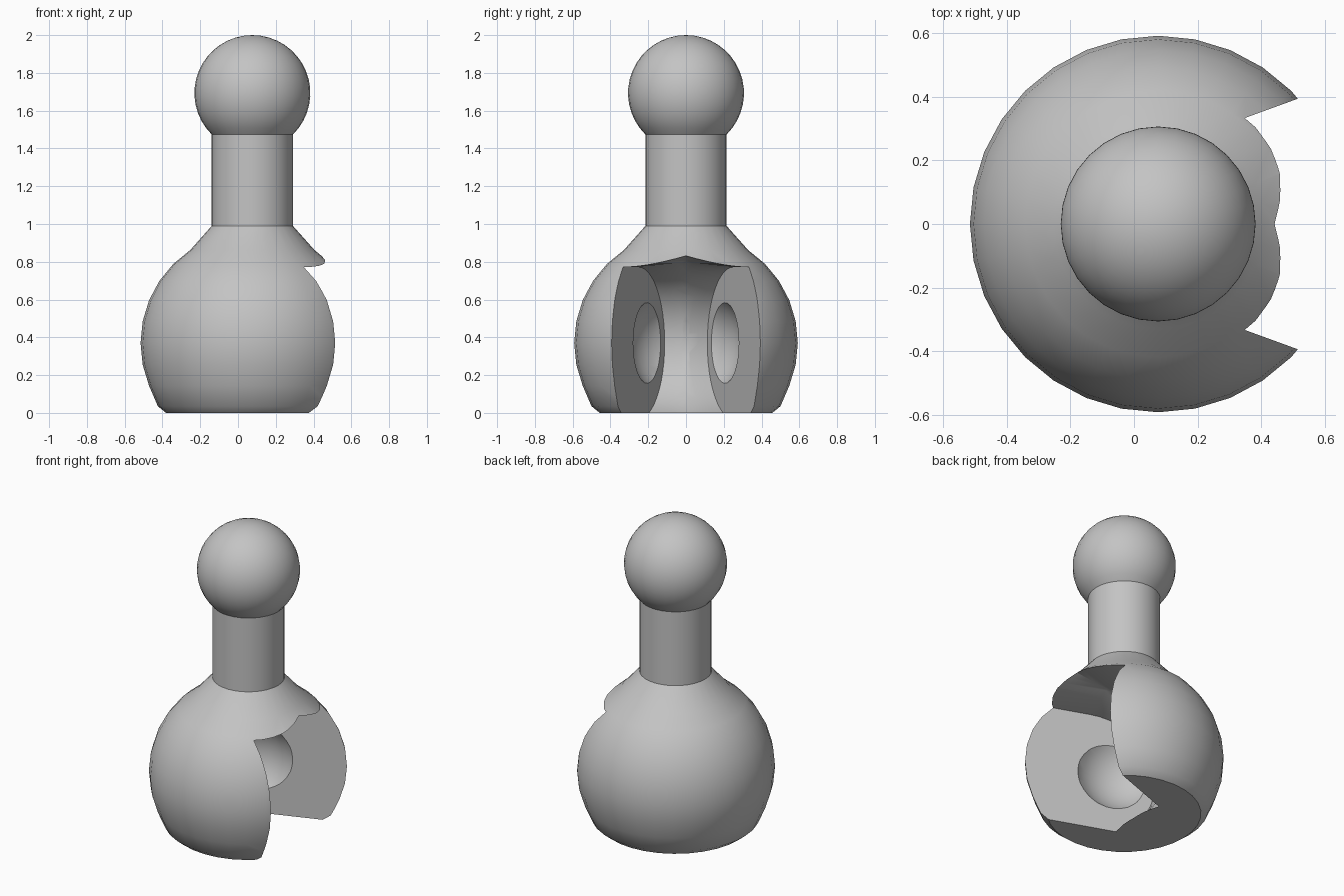
import bpy, bmesh
from math import sin, cos, pi, radians, sqrt
from mathutils import Vector, Matrix

if "Cube" in bpy.data.objects:
    bpy.data.objects.remove(bpy.data.objects["Cube"], do_unlink=True)

SIDES = 32
AXIS_X = 0.076                    # axis of the turned parts
BODY_Z, BODY_R = 0.37, 0.592      # round body
BALL_Z, BALL_R = 1.693, 0.307     # ball on top, also the size of the socket
NECK_R, NECK_Z = 0.215, 0.99
SLOT_ANGLE = radians(20)          # each slot wall opens outwards by this much
WALL_DIST = 0.22                  # distance from body centre to slot wall

grey = bpy.data.materials.new("plain_grey")
grey.use_nodes = True
grey.diffuse_color = (0.55, 0.55, 0.55, 1)
grey.node_tree.nodes["Principled BSDF"].inputs["Base Color"].default_value = grey.diffuse_color


def finish(name, bm):
    bmesh.ops.recalc_face_normals(bm, faces=bm.faces)
    mesh = bpy.data.meshes.new(name)
    bm.to_mesh(mesh)
    bm.free()
    obj = bpy.data.objects.new(name, mesh)
    bpy.context.collection.objects.link(obj)
    mesh.materials.append(grey)
    return obj


def lathe(name, profile):
    """Turn (radius, height) points around the vertical axis."""
    bm = bmesh.new()
    verts = [bm.verts.new((AXIS_X + r, 0, z)) for r, z in profile]
    edges = [bm.edges.new(pair) for pair in zip(verts, verts[1:])]
    bmesh.ops.spin(bm, geom=verts + edges, cent=(AXIS_X, 0, 0), axis=(0, 0, 1),
                   angle=2 * pi, steps=SIDES)
    bmesh.ops.remove_doubles(bm, verts=bm.verts, dist=1e-5)
    return finish(name, bm)


def arc(radius, height, start, end, steps):
    """Points along a circle, from one latitude to another."""
    angles = [radians(start + (end - start) * i / steps) for i in range(steps + 1)]
    return [(max(0, radius * cos(a)), height + radius * sin(a)) for a in angles]


def make_slot_cutter():
    """U-shaped slot that flares away from each wall, mirrored at the middle."""
    along = Vector((cos(SLOT_ANGLE), sin(SLOT_ANGLE), 0))
    normal = Vector((-sin(SLOT_ANGLE), cos(SLOT_ANGLE), 0))
    centre = Vector((AXIS_X, 0, BODY_Z))
    bm = bmesh.new()
    rings = []
    for i in range(14):
        depth = i * 0.05
        r = 0.402 + depth ** 2 / 2
        outline = [(1, r)]
        outline += [(0.127 + r * cos(a), r * sin(a))
                    for a in (pi / 2 + pi * k / 24 for k in range(25))]
        outline.append((1, -r))
        base = centre + normal * (WALL_DIST - depth)
        rings.append([bm.verts.new(base + along * s + Vector((0, 0, z)))
                      for s, z in outline])
    for a, b in zip(rings, rings[1:]):
        for k in range(len(a)):
            j = (k + 1) % len(a)
            bm.faces.new((a[k], a[j], b[j], b[k]))
    bm.faces.new(rings[0])
    bm.faces.new(rings[-1])
    bmesh.ops.bisect_plane(bm, geom=bm.verts[:] + bm.edges[:] + bm.faces[:],
                           plane_co=(0, 0, 0), plane_no=(0, 1, 0), clear_inner=True)
    bmesh.ops.mirror(bm, geom=bm.verts[:] + bm.edges[:] + bm.faces[:],
                     matrix=Matrix.Identity(4), merge_dist=1e-4, axis='Y')
    return finish("slot_cutter", bm)


def cut(obj, cutter):
    cutter.hide_render = True
    mod = obj.modifiers.new("cut", 'BOOLEAN')
    mod.operation = 'DIFFERENCE'
    mod.solver = 'EXACT'
    mod.object = cutter
    bpy.context.view_layer.objects.active = obj
    bpy.ops.object.modifier_apply(modifier=mod.name)
    bpy.data.objects.remove(cutter, do_unlink=True)


# Body: chamfered base, round side, sloping shoulder
body = lathe("body", [(0, 0), (0.457, 0), (0.5, 0.035)]
             + arc(BODY_R, BODY_Z, -22.5, 56.25, 7)
             + [(NECK_R, NECK_Z), (0, NECK_Z)])

# Slot for the next link, then the round sockets in its two walls
cut(body, make_slot_cutter())
cut(body, lathe("socket_cutter", arc(BALL_R, BODY_Z, -90, 90, 24)))

# Neck and ball meet on the same ring
ball_start = BALL_Z - sqrt(BALL_R ** 2 - NECK_R ** 2)
neck = lathe("neck", [(0, NECK_Z), (NECK_R, NECK_Z), (NECK_R, ball_start), (0, ball_start)])
ball = lathe("ball", [(0, ball_start)] + arc(BALL_R, BALL_Z, -45.55, 90, 16))

# Smooth shading with crisp edges
bpy.ops.object.select_all(action='DESELECT')
for part in (body, neck, ball):
    part.select_set(True)
bpy.context.view_layer.objects.active = body
bpy.ops.object.shade_smooth_by_angle(angle=radians(30))
